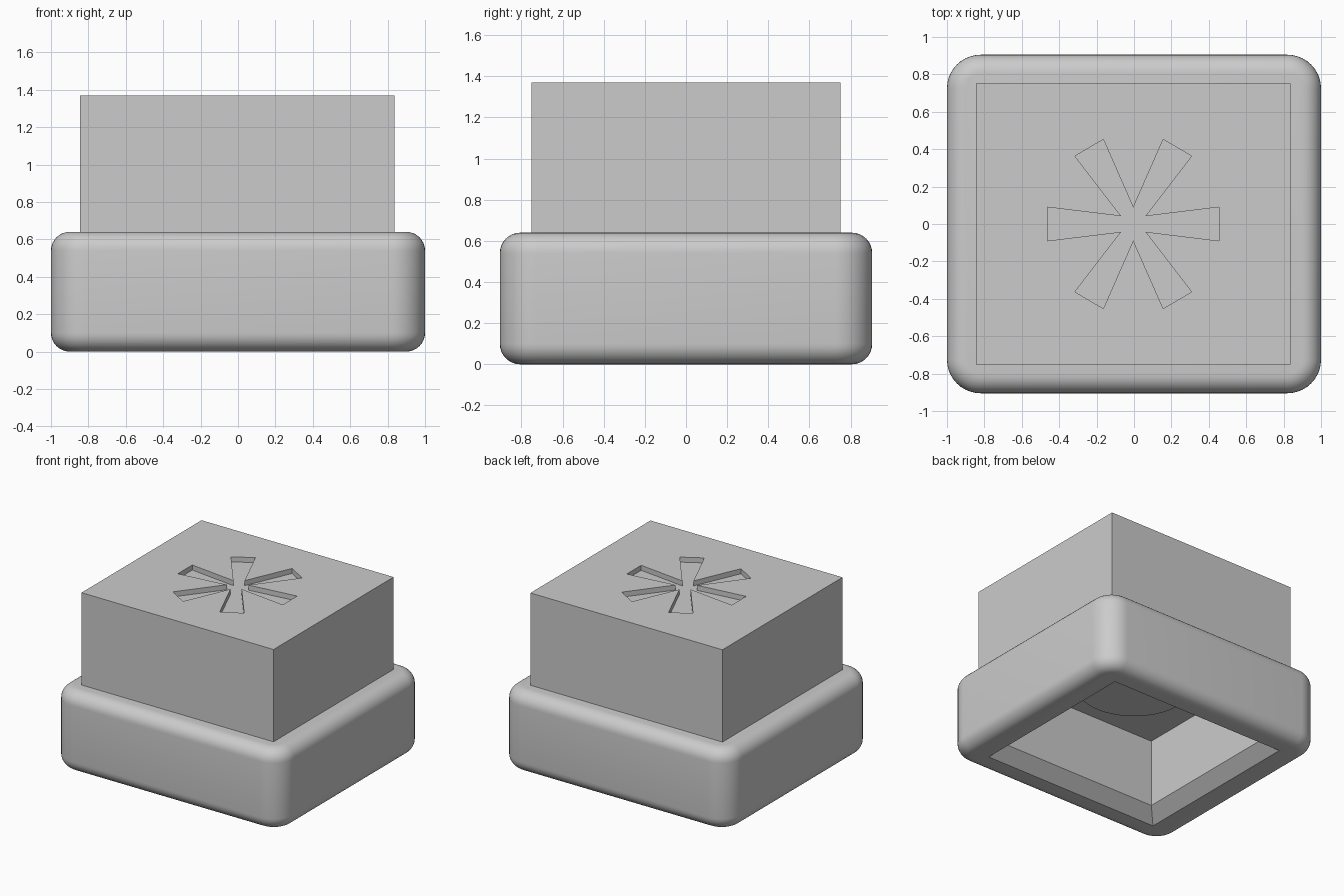
import bpy
import bmesh
import math

if "Cube" in bpy.data.objects:
    bpy.data.objects.remove(bpy.data.objects["Cube"], do_unlink=True)

grey = bpy.data.materials.new("light_grey")
grey.use_nodes = True
grey.diffuse_color = (0.6, 0.6, 0.6, 1)
grey.node_tree.nodes["Principled BSDF"].inputs["Base Color"].default_value = (0.6, 0.6, 0.6, 1)


def finish(name, bm):
    bmesh.ops.recalc_face_normals(bm, faces=bm.faces)
    mesh = bpy.data.meshes.new(name)
    bm.to_mesh(mesh)
    bm.free()
    obj = bpy.data.objects.new(name, mesh)
    bpy.context.collection.objects.link(obj)
    mesh.materials.append(grey)
    return obj


def loft(name, rings):
    """Closed solid through a stack of rings with equal point counts."""
    bm = bmesh.new()
    loops = [[bm.verts.new(p) for p in ring] for ring in rings]
    n = len(loops[0])
    for low, high in zip(loops, loops[1:]):
        for i in range(n):
            j = (i + 1) % n
            bm.faces.new((low[i], low[j], high[j], high[i]))
    bm.faces.new(loops[0][::-1])
    bm.faces.new(loops[-1])
    return finish(name, bm)


def rect(hx, hy, z, cx=0.0):
    return [(cx + sx * hx, sy * hy, z) for sx, sy in ((-1, -1), (1, -1), (1, 1), (-1, 1))]


def cut(obj, cutter):
    mod = obj.modifiers.new("cut", "BOOLEAN")
    mod.operation = "DIFFERENCE"
    mod.solver = "EXACT"
    mod.object = cutter
    bpy.context.view_layer.objects.active = obj
    bpy.ops.object.modifier_apply(modifier=mod.name)
    bpy.data.objects.remove(cutter, do_unlink=True)


def smooth(obj):
    bpy.ops.object.select_all(action="DESELECT")
    obj.select_set(True)
    bpy.context.view_layer.objects.active = obj
    bpy.ops.object.shade_smooth_by_angle(angle=math.radians(30))


# Rounded base: upright edges first, then the top and bottom rims
H = 0.64
bm = bmesh.new()
bmesh.ops.create_cube(bm, size=1)
for v in bm.verts:
    v.co = (v.co.x * 2, v.co.y * 1.81, (v.co.z + 0.5) * H)
upright = [e for e in bm.edges if abs(e.verts[0].co.z - e.verts[1].co.z) > 0.1]
bmesh.ops.bevel(bm, geom=upright, offset=0.18, segments=10, profile=0.5, affect="EDGES")
rims = [e for e in bm.edges if abs(e.verts[0].co.z - e.verts[1].co.z) < 0.01]
bmesh.ops.bevel(bm, geom=rims, offset=0.1, segments=8, profile=0.5, affect="EDGES")
base = finish("base", bm)

# Hollow underside with a sloped lip
cut(base, loft("cavity_cutter", [rect(0.785, 0.72, -0.01), rect(0.675, 0.61, 0.09),
                                 rect(0.675, 0.61, 0.625)]))
smooth(base)

# Round boss hanging from the cavity ceiling
sides = 64
boss = loft("underside_boss", [[(0.41 * math.cos(math.tau * i / sides),
                                 0.41 * math.sin(math.tau * i / sides), z)
                                for i in range(sides)] for z in (0.55, 0.63)])
smooth(boss)

# Upper block with an engraved six-armed star
TOP = 1.37
block = loft("upper_block", [rect(0.84, 0.75, 0.63, -0.004), rect(0.84, 0.75, TOP, -0.004)])
quarter = [(0.065, 0.042), (0.312, 0.363), (0.16, 0.452)]
side = [(0.459, 0.09)]
right = [(0.0, -0.088)] + [(x, -y) for x, y in quarter[::-1]] + [(side[0][0], -side[0][1])]
right += side + quarter
left = [(-x, -y) for x, y in right]
star = [(x - 0.004, y) for x, y in right + left]
cut(block, loft("star_cutter", [[(x, y, z) for x, y in star] for z in (TOP - 0.04, TOP + 0.05)]))
